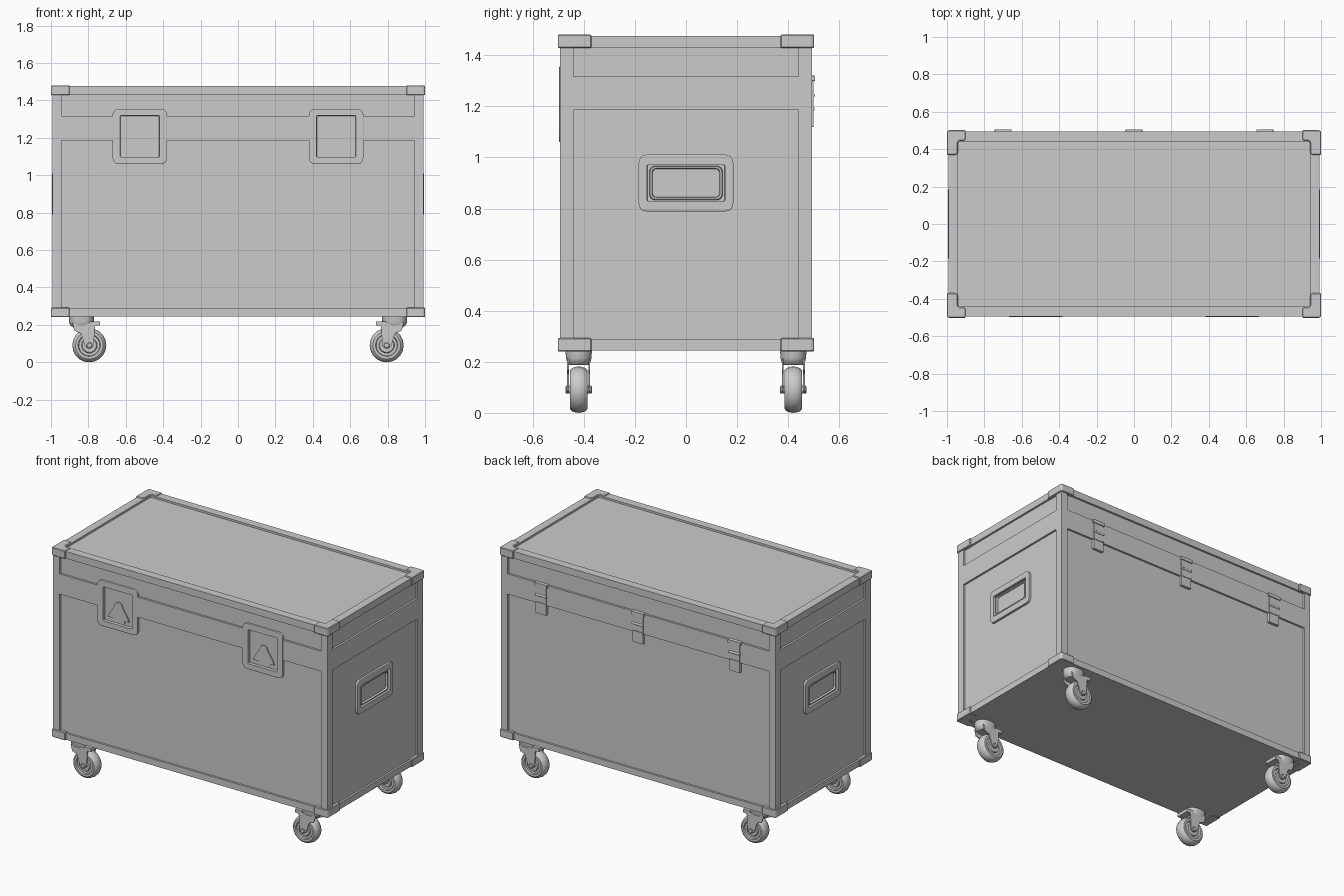
import bpy, bmesh
from math import pi, cos, sin, radians
from mathutils import Matrix, Vector

if "Cube" in bpy.data.objects:
    bpy.data.objects.remove(bpy.data.objects["Cube"])

BX, BY, Z0, Z1 = 0.992, 0.494, 0.245, 1.476   # case half sizes, bottom, top


def finish(name, bm, m=Matrix(), smooth=False):
    bmesh.ops.remove_doubles(bm, verts=bm.verts, dist=1e-5)
    bm.transform(m)
    bmesh.ops.recalc_face_normals(bm, faces=bm.faces)
    me = bpy.data.meshes.new(name)
    bm.to_mesh(me)
    bm.free()
    ob = bpy.data.objects.new(name, me)
    bpy.context.collection.objects.link(ob)
    if smooth:
        bpy.ops.object.select_all(action='DESELECT')
        ob.select_set(True)
        bpy.context.view_layer.objects.active = ob
        bpy.ops.object.shade_smooth_by_angle(angle=radians(35))
    return ob


def add_box(bm, lo, hi):
    lo, hi = Vector(lo), Vector(hi)
    m = Matrix.Translation((lo + hi) / 2) @ Matrix.Diagonal((*(hi - lo), 1))
    bmesh.ops.create_cube(bm, size=1, matrix=m)


def loft(name, sections, m=Matrix(), closed=False, segs=4, smooth=False):
    """Bridge rounded rectangles (width, height, radius, depth)."""
    bm = bmesh.new()
    loops = []
    for w, h, r, d in sections:
        loop = []
        for q, (sx, sy) in enumerate(((1, 1), (-1, 1), (-1, -1), (1, -1))):
            for i in range(segs + 1):
                a = (q + i / segs) * pi / 2
                loop.append(bm.verts.new((sx * (w / 2 - r) + r * cos(a),
                                          sy * (h / 2 - r) + r * sin(a), d)))
        loops.append(loop)
    n = len(loops[0])
    pairs = list(zip(loops, loops[1:]))
    if closed:
        pairs.append((loops[-1], loops[0]))
    else:
        bm.faces.new(loops[0])
        bm.faces.new(loops[-1])
    for a, b in pairs:
        for i in range(n):
            j = (i + 1) % n
            bm.faces.new((a[i], a[j], b[j], b[i]))
    return finish(name, bm, m, smooth)


def turned(name, profile, m, segs=5):
    """Round part from (radius, depth) pairs."""
    return loft(name, [(2 * r, 2 * r, r, d) for r, d in profile], m, segs=segs, smooth=True)


def prism(name, pts, d0, d1, m=Matrix()):
    bm = bmesh.new()
    a = [bm.verts.new((x, y, d0)) for x, y in pts]
    b = [bm.verts.new((x, y, d1)) for x, y in pts]
    bm.faces.new(a)
    bm.faces.new(b)
    for i in range(len(a)):
        j = (i + 1) % len(a)
        bm.faces.new((a[i], a[j], b[j], b[i]))
    return finish(name, bm, m)


def wall(angle, loc):
    """Local u = along wall, v = up, d = outward; angle 0 is the front."""
    return Matrix.Translation(loc) @ Matrix.Rotation(angle, 4, 'Z') @ Matrix.Rotation(pi / 2, 4, 'X')


def cut(ob, cutter):
    mod = ob.modifiers.new('cut', 'BOOLEAN')
    mod.object, mod.operation, mod.solver = cutter, 'DIFFERENCE', 'EXACT'
    bpy.context.view_layer.objects.active = ob
    bpy.ops.object.modifier_apply(modifier=mod.name)
    bpy.data.objects.remove(cutter)


# Case body with sunken panels in every wall and the lid
bm = bmesh.new()
add_box(bm, (-BX, -BY, Z0), (BX, BY, Z1))
case = finish('case_body', bm)
DEPTH = 0.013
bm = bmesh.new()
for z0, z1 in ((0.287, 1.185), (1.317, 1.43)):
    for s in (-1, 1):
        ys = sorted((s * (BY - DEPTH), s * (BY + 0.1)))
        xs = sorted((s * (BX - DEPTH), s * (BX + 0.1)))
        add_box(bm, (-0.945, ys[0], z0), (0.945, ys[1], z1))
        add_box(bm, (xs[0], -0.44, z0), (xs[1], 0.44, z1))
add_box(bm, (-0.94, -0.44, Z1 - DEPTH), (0.94, 0.44, Z1 + 0.1))
cut(case, finish('panel_cutter', bm))

# Pockets behind the latch and handle dishes
LATCH_X, LATCH_Z, HANDLE_Z = 0.525, 1.208, 0.9
bm = bmesh.new()
for s in (-1, 1):
    add_box(bm, (s * LATCH_X - 0.115, -0.6, 1.09), (s * LATCH_X + 0.115, -0.44, 1.33))
    xs = sorted((s * 0.93, s * 1.1))
    add_box(bm, (xs[0], -0.165, 0.815), (xs[1], 0.165, 0.985))
cut(case, finish('pocket_cutter', bm))

# Recessed butterfly latches on the front
for s in (-1, 1):
    m = wall(0, (s * LATCH_X, -BY, LATCH_Z))
    loft('latch_dish', [(0.29, 0.295, 0.03, -0.016), (0.29, 0.295, 0.03, 0.001),
                        (0.284, 0.289, 0.027, 0.003), (0.21, 0.222, 0.004, 0.003),
                        (0.206, 0.218, 0.004, -0.03)], m)
    loft('latch_keeper', [(0.088, 0.14, 0.003, -0.031), (0.088, 0.14, 0.003, -0.022)],
         m @ Matrix.Translation((0, -0.022, 0)))
    prism('latch_wing', [(-0.075, -0.08), (0.075, -0.08), (0.07, -0.062), (0.03, 0.0),
                         (0.022, 0.022), (0.01, 0.03), (-0.01, 0.03), (-0.022, 0.022),
                         (-0.03, 0.0), (-0.07, -0.062)], -0.024, -0.008, m)
    loft('latch_foot', [(0.085, 0.02, 0.003, -0.031), (0.085, 0.02, 0.003, -0.012)],
         m @ Matrix.Translation((0, -0.09, 0)))

# Recessed handles on both ends
for s in (-1, 1):
    m = wall(s * pi / 2, (s * BX, 0, HANDLE_Z))
    loft('handle_dish', [(0.37, 0.222, 0.03, -0.016), (0.37, 0.222, 0.03, 0.001),
                         (0.364, 0.216, 0.027, 0.003), (0.305, 0.142, 0.004, 0.003),
                         (0.301, 0.138, 0.004, -0.04)], m)
    loft('handle_grip', [(0.286, 0.134, 0.022, -0.03), (0.286, 0.134, 0.022, -0.008),
                         (0.28, 0.128, 0.02, -0.003), (0.268, 0.116, 0.018, -0.003),
                         (0.262, 0.11, 0.016, -0.01), (0.262, 0.11, 0.016, -0.03)], m, closed=True)

# Hinges on the back
for x in (-0.7, 0, 0.7):
    m = wall(pi, (x, BY, 1.22))
    for name, w, h, v, d in (('hinge_upper_leaf', 0.076, 0.09, 0.05, 0.005),
                             ('hinge_lower_leaf', 0.076, 0.12, -0.04, 0.005),
                             ('hinge_top_clip', 0.092, 0.022, 0.09, 0.011),
                             ('hinge_stop', 0.076, 0.012, -0.03, 0.009)):
        loft(name, [(w, h, 0.002, -0.014), (w, h, 0.002, d)],
             m @ Matrix.Translation((0, v, 0)), segs=1)
    turned('hinge_knuckle', [(0.008, -0.04), (0.008, 0.04)],
           m @ Matrix.Translation((0, 0.022, 0.003)) @ Matrix.Rotation(pi / 2, 4, 'Y'), segs=3)

# L-shaped corner caps, top and bottom
L_SHAPE = [(0.9, 0.502), (0.992, 0.502), (1.0, 0.494), (1.0, 0.37), (0.952, 0.37), (0.942, 0.38),
           (0.942, 0.434), (0.934, 0.444), (0.91, 0.444), (0.9, 0.454)]
for sx in (-1, 1):
    for sy in (-1, 1):
        for level, z0, z1 in (('top', 1.428, 1.481), ('bottom', 0.241, 0.293)):
            cap = prism(level + '_corner_cap', L_SHAPE, z0, z1, Matrix.Diagonal((sx, sy, 1, 1)))
            bev = cap.modifiers.new('bevel', 'BEVEL')
            bev.width, bev.segments = 0.004, 1

# Casters, offset inwards from their swivel housings
FORK = [(-0.885, 0.21), (-0.755, 0.21), (-0.765, 0.19), (-0.772, 0.085), (-0.785, 0.075),
        (-0.805, 0.075), (-0.818, 0.085), (-0.84, 0.155), (-0.875, 0.168)]
for sx in (-1, 1):
    for sy in (-1, 1):
        m = Matrix.Translation((0, sy * 0.42, 0)) @ Matrix.Diagonal((-sx, 1, 1, 1))
        loft('caster_housing', [(0.136, 0.104, 0.05, 0.25), (0.134, 0.1, 0.049, 0.215),
                                (0.122, 0.092, 0.045, 0.2), (0.09, 0.08, 0.035, 0.187)],
             m @ Matrix.Translation((-0.837, 0, 0)), smooth=True)
        upright = m @ Matrix.Rotation(pi / 2, 4, 'X')
        for s in (-1, 1):
            prism('caster_fork', FORK, s * 0.038, s * 0.045, upright)
        hub = upright @ Matrix.Translation((-0.795, 0.091, 0))
        half = [(0.0886, 0.014), (0.084, 0.027), (0.074, 0.035), (0.06, 0.035), (0.056, 0.026),
                (0.042, 0.026), (0.038, 0.034), (0.02, 0.034)]
        wheel = [(r, -d) for r, d in reversed(half)] + [(0.091, 0)] + half
        turned('caster_wheel', wheel, hub)
        turned('caster_axle', [(0.012, -0.052), (0.016, -0.048), (0.016, 0.048), (0.012, 0.052)],
               hub, segs=3)
        # Brake pedal
        bm = bmesh.new()
        add_box(bm, (-0.79, -0.045, 0.196), (-0.738, 0.045, 0.218))
        finish('brake_pedal', bm, m)
